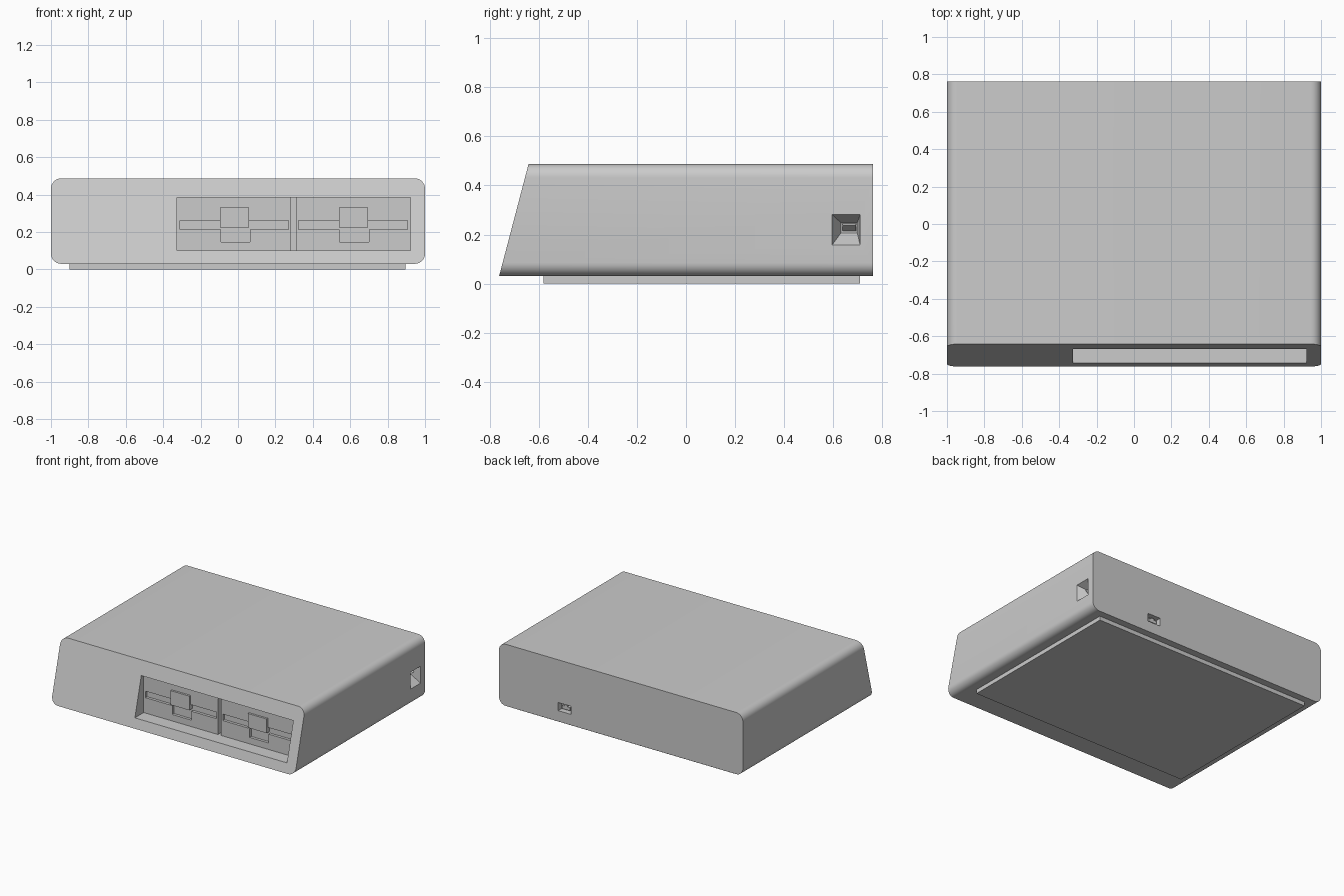
import bpy, bmesh, math

cube = bpy.data.objects.get("Cube")
if cube:
    bpy.data.objects.remove(cube, do_unlink=True)

grey = bpy.data.materials.new("light grey plastic")
grey.use_nodes = True
grey.diffuse_color = (0.6, 0.6, 0.6, 1)
grey.node_tree.nodes["Principled BSDF"].inputs["Base Color"].default_value = grey.diffuse_color


def loft(name, ring_a, ring_b):
    """Closed solid between two matching rings of points."""
    bm = bmesh.new()
    a = [bm.verts.new(p) for p in ring_a]
    b = [bm.verts.new(p) for p in ring_b]
    bm.faces.new(a)
    bm.faces.new(b)
    for i in range(len(a)):
        j = (i + 1) % len(a)
        bm.faces.new((a[i], a[j], b[j], b[i]))
    bmesh.ops.recalc_face_normals(bm, faces=bm.faces)
    mesh = bpy.data.meshes.new(name)
    bm.to_mesh(mesh)
    bm.free()
    mesh.materials.append(grey)
    obj = bpy.data.objects.new(name, mesh)
    bpy.context.collection.objects.link(obj)
    return obj


def rect(u, v):
    return [(u[0], v[0]), (u[1], v[0]), (u[1], v[1]), (u[0], v[1])]


def box(name, x, y, z):
    return loft(name, *[[(px, d, pz) for px, pz in rect(x, z)] for d in y])


def cut(obj, cutter):
    """Subtract the cutter and discard it."""
    cutter.hide_render = True
    mod = obj.modifiers.new("cut", 'BOOLEAN')
    mod.operation, mod.solver, mod.object = 'DIFFERENCE', 'EXACT', cutter
    select(obj)
    bpy.ops.object.modifier_apply(modifier=mod.name)
    bpy.data.objects.remove(cutter, do_unlink=True)


def select(obj):
    bpy.ops.object.select_all(action='DESELECT')
    obj.select_set(True)
    bpy.context.view_layer.objects.active = obj


# Case: rounded section run front to back, with a raked front
LOW, HIGH, BACK, RADIUS, STEPS = 0.03, 0.487, 0.762, 0.055, 8
section = []
for corner, (sx, sz) in enumerate([(1, 1), (-1, 1), (-1, -1), (1, -1)]):
    cx = sx * (1 - RADIUS)
    cz = HIGH - RADIUS if sz > 0 else LOW + RADIUS
    for i in range(STEPS + 1):
        t = math.pi / 2 * (corner + i / STEPS)
        section.append((cx + RADIUS * math.cos(t), cz + RADIUS * math.sin(t)))


def front_y(z):
    return -BACK + 0.12 * (z - LOW) / (HIGH - LOW)


case = loft("case", [(x, front_y(z), z) for x, z in section],
            [(x, BACK, z) for x, z in section])

# Drive bay opening in the front
BAY_Z = (0.1, 0.385)
cut(case, box("bay_cutter", (-0.325, 0.922), (-0.9, -0.6), BAY_Z))

# Tapered switch pocket in the right-hand wall
DEPTH = 0.07
outer = rect((0.595, 0.71), (0.157, 0.282))
inner = rect((0.632, 0.698), (0.207, 0.248))
beyond = [(2 * o[0] - i[0], 2 * o[1] - i[1]) for o, i in zip(outer, inner)]
cut(case, loft("pocket_cutter", [(1 + DEPTH, y, z) for y, z in beyond],
               [(1 - DEPTH, y, z) for y, z in inner]))

# Socket opening in the back
cut(case, box("socket_cutter", (0.41, 0.515), (0.72, 0.9), (0.11, 0.17)))
select(case)
bpy.ops.object.shade_smooth_by_angle(angle=math.radians(30))

# Rocker switch with a ridge across it
ridge = [(0.92, 0.207), (0.96, 0.237), (0.92, 0.248)]
loft("power_switch", *[[(x, y, z) for x, z in ridge] for y in (0.637, 0.693)])

# Socket connector and its key
box("socket_connector", (0.43, 0.495), (0.715, 0.745), (0.125, 0.148))
box("socket_key", (0.45, 0.475), (0.715, 0.745), (0.147, 0.158))

# Two disk drives with slot, finger notch and raised latch
FACE = -0.64
for side, left, right, mid in (("right", -0.325, 0.283, -0.018),
                               ("left", 0.31, 0.922, 0.617)):
    drive = box(side + "_drive", (left, right), (FACE, -0.59), BAY_Z)
    cut(drive, box("slot_cutter", (mid - 0.293, mid + 0.289), (-0.7, FACE + 0.02), (0.214, 0.262)))
    cut(drive, box("notch_cutter", (mid - 0.073, mid + 0.083), (-0.7, FACE + 0.02), (0.148, 0.23)))
    box(side + "_drive_latch", (mid - 0.078, mid + 0.077), (FACE - 0.015, FACE + 0.025), (0.225, 0.33))

# Base plate under the case
box("base_plate", (-0.9, 0.895), (-0.58, 0.71), (0, 0.035))
